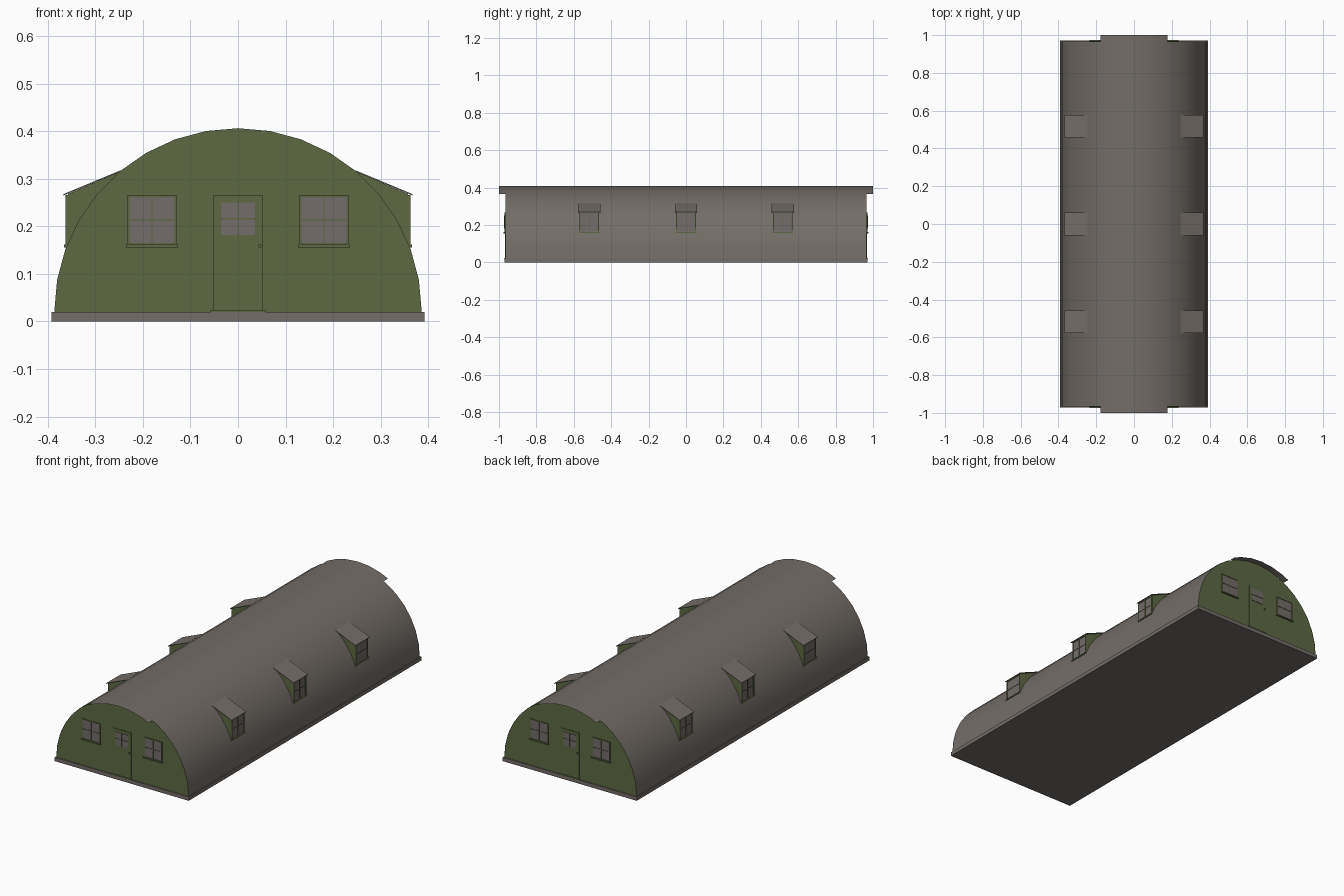
import bpy, math
from mathutils import Matrix, Vector

if "Cube" in bpy.data.objects:
    bpy.data.objects.remove(bpy.data.objects["Cube"])

def mat(name, rgb):
    m = bpy.data.materials.new(name)
    m.diffuse_color = (*rgb, 1)
    m.use_nodes = True
    m.node_tree.nodes["Principled BSDF"].inputs["Base Color"].default_value = m.diffuse_color
    return m

GREY = mat("weathered grey", (0.174, 0.153, 0.136))
GREEN = mat("olive green", (0.110, 0.143, 0.057))
GLASS = mat("window grey", (0.174, 0.150, 0.145))

R, Z0, YE = 0.387, 0.02, 0.965   # arch radius, spring height, end wall position

def mesh(name, verts, faces, m, smooth=False):
    me = bpy.data.meshes.new(name)
    me.from_pydata(verts, [], faces)
    me.materials.append(m)
    for p in me.polygons:
        p.use_smooth = smooth
    ob = bpy.data.objects.new(name, me)
    bpy.context.collection.objects.link(ob)
    return ob

def prism(name, pts, y0, y1, m, M=Matrix()):
    """Extrude an x-z outline from y0 to y1, then place it with M."""
    n = len(pts)
    v = [M @ Vector((x, y, z)) for y in (y0, y1) for x, z in pts]
    f = [tuple(range(n)), tuple(reversed(range(n, 2 * n)))]
    f += [(i, n + i, n + (i + 1) % n, (i + 1) % n) for i in range(n)]
    f = [tuple(reversed(q)) for q in f] if y0 > y1 else f
    return mesh(name, v, f, m)

def box(name, x0, x1, y0, y1, z0, z1, m, M=Matrix()):
    return prism(name, [(x0, z0), (x1, z0), (x1, z1), (x0, z1)], y0, y1, m, M)

def arc(degs, r=R):
    return [(r * math.sin(math.radians(a)), Z0 + r * math.cos(math.radians(a))) for a in degs]

def sheet(name, degs, y0, y1, m):
    pts = arc(degs)
    n = len(pts)
    v = [(x, y, z) for y in (y0, y1) for x, z in pts]
    f = [(i, i + 1, n + i + 1, n + i) for i in range(n - 1)]
    return mesh(name, v, f, m, True)

def glazing(name, x0, x1, z0, z1, y, M):
    """Glass plate with a thin cross of glazing bars; outward is -y."""
    box(name + "_glass", x0, x1, y - 0.002, y, z0, z1, GLASS, M)
    xm, zm, b = (x0 + x1) / 2, (z0 + z1) / 2, 0.0013
    box(name + "_bar_upright", xm - b, xm + b, y - 0.004, y, z0, z1, GREEN, M)
    box(name + "_bar_across", x0, x1, y - 0.004, y, zm - b, zm + b, GREEN, M)

def window(name, xc, y, M):
    h, z0, z1, t = 0.052, 0.160, 0.266, 0.005
    glazing(name, xc - h + t, xc + h - t, z0 + t, z1 - t, y, M)
    for s in (-1, 1):
        a, b = sorted((xc + s * h, xc + s * (h - t)))
        box(name + "_jamb", a, b, y - 0.005, y, z0, z1, GREEN, M)
    box(name + "_head", xc - h, xc + h, y - 0.005, y, z1 - t, z1, GREEN, M)
    box(name + "_sill", xc - h - 0.003, xc + h + 0.003, y - 0.008, y, 0.156, 0.162, GREEN, M)

# Floor slab and curved roof with ridge overhangs
box("floor_slab", -0.392, 0.392, -0.971, 0.971, 0, Z0, GREY)
sheet("arched_roof", range(-90, 91, 10), -YE, YE, GREY)
for s in (-1, 1):
    a, b = sorted((s * YE, s * 1.0))
    sheet("roof_overhang", [-27.2, -20, -10, 0, 10, 20, 27.2], a, b, GREY)

# End walls, each with a door and two windows
for k in (0, 1):
    M = Matrix.Rotation(math.pi * k, 4, 'Z')
    y = -YE
    prism("end_wall", list(reversed(arc(range(-90, 91, 10), R - 0.0005))), y, y + 0.01, GREEN, M)
    for xc in (-0.181, 0.181):
        window("end_window", xc, y, M)
    box("door", -0.052, 0.052, y - 0.004, y, 0.022, 0.266, GREEN, M)
    glazing("door_window", -0.036, 0.036, 0.182, 0.25, y - 0.004, M)
    box("door_step", -0.058, 0.058, y - 0.009, y, Z0, 0.024, GREEN, M)
    knob = [(0.046 + 0.004 * math.cos(i * math.pi / 4), 0.159 + 0.004 * math.sin(i * math.pi / 4))
            for i in range(8)]
    prism("door_knob", knob, y - 0.011, y - 0.004, GREEN, M)

# Dormers: three on each side, built facing -y and turned outward
for k in (1, -1):
    for yc in (-0.517, 0, 0.517):
        M = Matrix.Translation((0, yc, 0)) @ Matrix.Rotation(k * math.pi / 2, 4, 'Z')
        # wedge body: side outline extruded across its width
        S = M @ Matrix.Rotation(-math.pi / 2, 4, 'Z')
        prism("dormer_body", [(0.24, 0.28), (0.358, 0.157), (0.358, 0.268), (0.25, 0.314)],
              -0.053, 0.053, GREEN, S)
        prism("dormer_roof", [(0.247, 0.315), (0.367, 0.265), (0.367, 0.268), (0.247, 0.318)],
              -0.06, 0.06, GREY, S)
        window("dormer_window", 0, -0.358, M)
